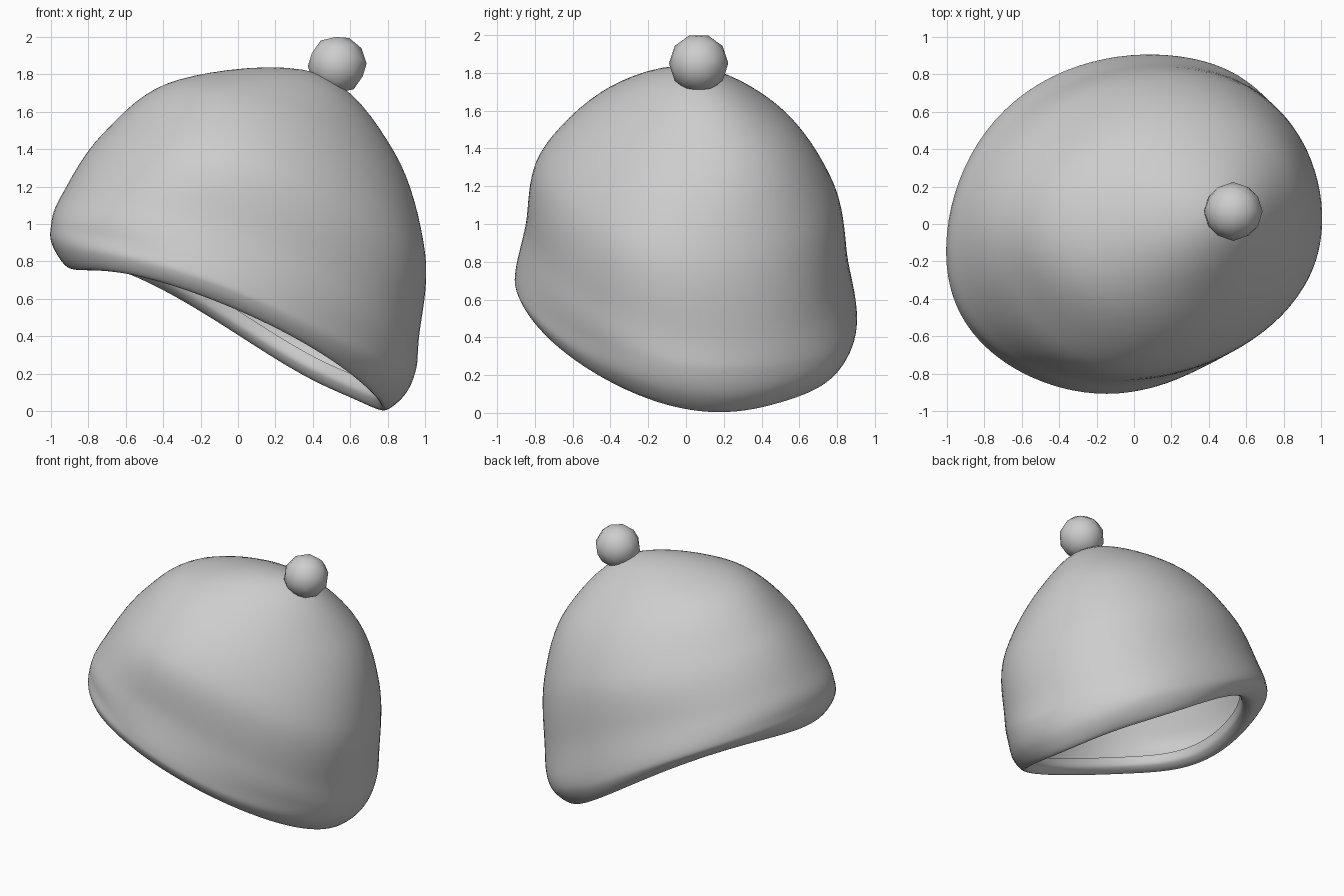
import bpy, bmesh, math
from mathutils import Vector

if "Cube" in bpy.data.objects:
    bpy.data.objects.remove(bpy.data.objects["Cube"])

AROUND, STEPS = 96, 8
AXIS = Vector((0.4, 0.0, 0.92))  # tilt of the hat


def weight(t, n):
    """Periodic interpolation weight for n evenly spaced points."""
    if abs(math.sin(t / 2)) < 1e-6:
        return 1.0
    return math.sin(n * t / 2) / (n * math.tan(t / 2))


def ring(points):
    """Smooth closed loop through points listed counter-clockwise from +x."""
    n = len(points)
    loop = []
    for j in range(AROUND):
        a = 2 * math.pi * j / AROUND
        loop.append(sum((Vector(p) * weight(a - 2 * math.pi * k / n, n)
                         for k, p in enumerate(points)), Vector()))
    return loop


def inset(loop, factor, lift):
    """Copy a loop, scaled about its centre and lifted along the hat axis."""
    c = sum(loop, Vector()) / len(loop)
    return [c + (p - c) * factor + AXIS * lift for p in loop]


def spline(a, b, c, d, t):
    return 0.5 * (2 * b + (c - a) * t + (2 * a - 5 * b + 4 * c - d) * t * t
                  + (3 * b - a - 3 * c + d) * t ** 3)


# Cross-section loops from the brim to the crown
brim = ring([(.79, .07, .01), (.60, .56, .075), (.17, .83, .30), (-.54, .61, .715),
             (-.91, -.08, .78), (-.74, -.63, .755), (-.20, -.84, .62), (.50, -.58, .275)])
band = ring([(.95, .04, .22), (.695, .675, .255), (.17, .90, .51), (-.63, .66, .86),
             (-1.0, -.10, .98), (-.79, -.64, .94), (-.20, -.90, .77), (.56, -.64, .45)])
roll = inset([(p + q) / 2 for p, q in zip(brim, band)], 1.03, -.01)
band_top = ring([(.965, .03, .38), (.76, .615, .43), (.20, .86, .74), (-.59, .62, 1.03),
                 (-.95, -.06, 1.14), (-.74, -.62, 1.09), (-.15, -.85, .99), (.63, -.61, .64)])
middle = ring([(1.0, .02, .84), (.785, .575, .95), (.20, .79, 1.18), (-.42, .56, 1.36),
               (-.72, .02, 1.48), (-.53, -.50, 1.46), (0, -.775, 1.36), (.71, -.53, 1.06)])
upper = ring([(.83, .08, 1.39), (.33, .52, 1.565), (-.32, .04, 1.763), (.21, -.44, 1.66)])
apex = [Vector((.42, .05, 1.805))] * AROUND
opposite = upper[AROUND // 2:] + upper[:AROUND // 2]

loops = [inset(brim, .93, .17), inset(brim, .93, .11), inset(brim, .93, .04),
         brim, roll, band, band_top, middle, upper, apex, opposite]

# Hat shell: rolled brim, folded band and dome in one skin
rows = []
for s in range(1, len(loops) - 2):
    for k in range(STEPS):
        rows.append([spline(*(loops[s + o][j] for o in (-1, 0, 1, 2)), k / STEPS)
                     for j in range(AROUND)])

bm = bmesh.new()
grid = [[bm.verts.new(p) for p in row] for row in rows]
tip = bm.verts.new(apex[0])
for lo, hi in zip(grid, grid[1:]):
    for j in range(AROUND):
        k = (j + 1) % AROUND
        bm.faces.new((lo[j], lo[k], hi[k], hi[j]))
for j in range(AROUND):
    bm.faces.new((grid[-1][j], grid[-1][(j + 1) % AROUND], tip))
mesh = bpy.data.meshes.new("hat")
bm.to_mesh(mesh)
bm.free()
hat = bpy.data.objects.new("hat", mesh)
bpy.context.collection.objects.link(hat)

# Bobble on the crown, tilted with the hat
bpy.ops.mesh.primitive_ico_sphere_add(subdivisions=2, radius=.157, location=(.53, .067, 1.85),
                                      rotation=(0, math.radians(24), 0))
bobble = bpy.context.object
bobble.name = "bobble"

# One plain grey for everything
grey = bpy.data.materials.new("light grey")
grey.diffuse_color = (.61, .61, .61, 1)
grey.use_nodes = True
grey.node_tree.nodes["Principled BSDF"].inputs["Base Color"].default_value = grey.diffuse_color
for ob in (hat, bobble):
    ob.data.materials.append(grey)
    for poly in ob.data.polygons:
        poly.use_smooth = True
